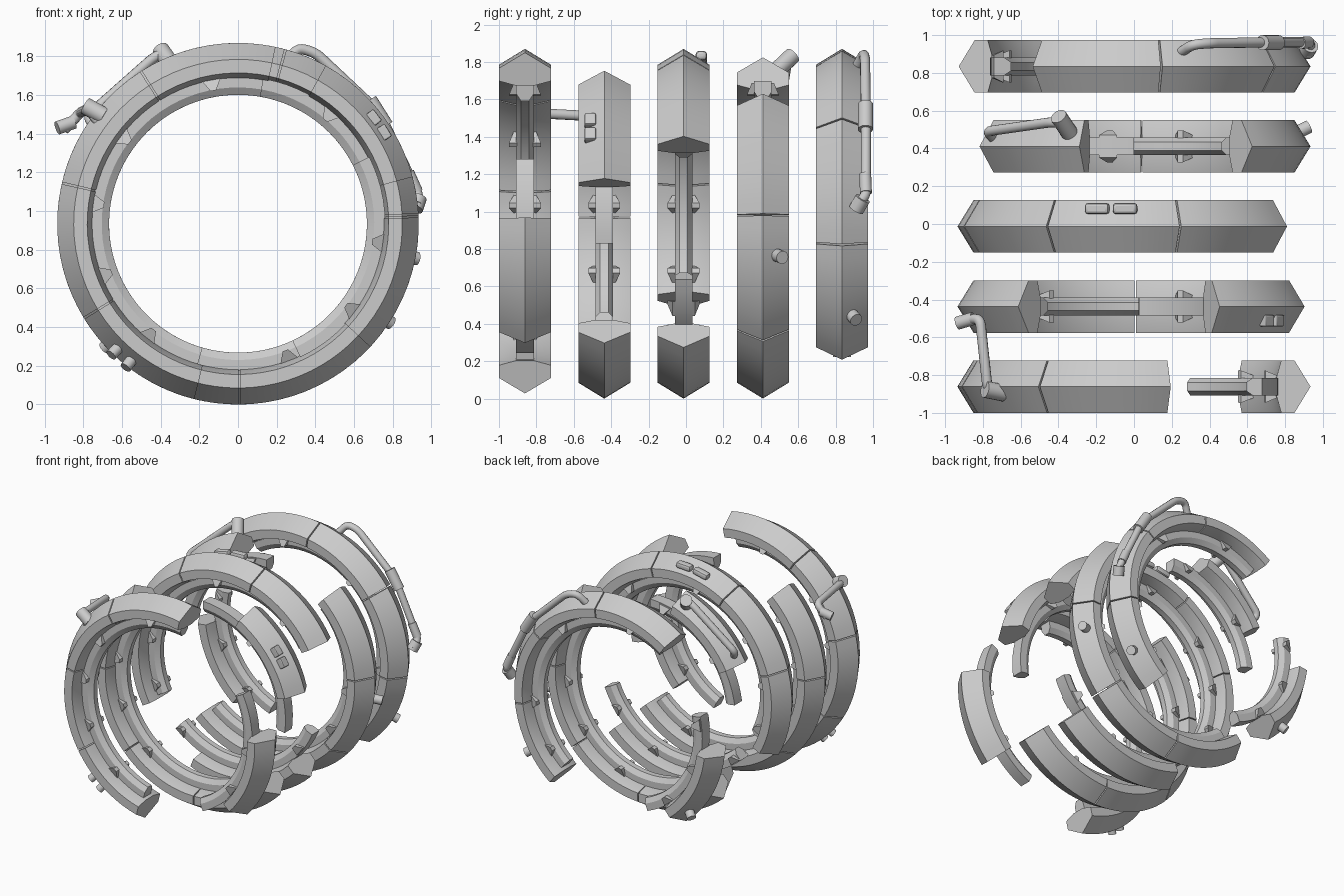
import bpy, bmesh
from math import radians, cos, sin, ceil
from mathutils import Vector

if "Cube" in bpy.data.objects:
    bpy.data.objects.remove(bpy.data.objects["Cube"])

ZC = 0.935  # height of the common ring axis
SHELL = [(0, .935), (.139, .85), (.139, .78), (.05, .755), (-.05, .755), (-.139, .78), (-.139, .85)]
INNER = [(.047, .762), (.047, .705), (.022, .667), (-.022, .667), (-.047, .705), (-.047, .762)]


def polar(a, r, y):
    a = radians(a)
    return Vector((r * cos(a), y, ZC + r * sin(a)))


def finish(name, bm):
    bmesh.ops.recalc_face_normals(bm, faces=bm.faces)
    me = bpy.data.meshes.new(name)
    bm.to_mesh(me)
    bm.free()
    ob = bpy.data.objects.new(name, me)
    bpy.context.collection.objects.link(ob)
    bpy.ops.object.select_all(action='DESELECT')
    ob.select_set(True)
    bpy.context.view_layer.objects.active = ob
    bpy.ops.object.shade_smooth_by_angle(angle=radians(20))
    return ob


def sweep(bm, yc, profile, a0, a1):
    """Sweep a (dy, radius) profile round the axis and cap both ends."""
    n = ceil((a1 - a0) / 4.5)
    rows = [[bm.verts.new(polar(a0 + (a1 - a0) * i / n, r, yc + dy)) for dy, r in profile]
            for i in range(n + 1)]
    k = len(profile)
    for p, q in zip(rows, rows[1:]):
        for j in range(k):
            bm.faces.new((p[j], p[(j + 1) % k], q[(j + 1) % k], q[j]))
    bm.faces.new(rows[0])
    bm.faces.new(rows[-1])


def bracket(bm, yc, a):
    """Wedge on either side of the inner rail, pointed toward the axis."""
    for s in (-1, 1):
        top = [bm.verts.new(polar(a + da, .757, yc + s * dy))
               for da, dy in ((-3.6, .03), (3.6, .03), (3.6, .06), (-3.6, .06))]
        mid = [bm.verts.new(polar(a + da, .70, yc + s * dy))
               for da, dy in ((-1.2, .03), (1.2, .03), (1.2, .085), (-1.2, .085))]
        for j in range(4):
            bm.faces.new((top[j], top[(j + 1) % 4], mid[(j + 1) % 4], mid[j]))
        bm.faces.new(top)
        bm.faces.new(mid)


def pipe(name, pts, r, bend=.04):
    """Round pipe through points, with rounded corners."""
    pts = [Vector(p) for p in pts]
    path = [pts[0]]
    for a, b, c in zip(pts, pts[1:], pts[2:]):
        p = b + (a - b).normalized() * min(bend, (a - b).length * .45)
        q = b + (c - b).normalized() * min(bend, (c - b).length * .45)
        path += [p.lerp(b, t).lerp(b.lerp(q, t), t) for t in (0, .25, .5, .75, 1)]
    path.append(pts[-1])
    cu = bpy.data.curves.new(name, 'CURVE')
    cu.dimensions = '3D'
    cu.bevel_depth = r
    cu.bevel_resolution = 4
    cu.use_fill_caps = True
    sp = cu.splines.new('POLY')
    sp.points.add(len(path) - 1)
    for sp_pt, p in zip(sp.points, path):
        sp_pt.co = (*p, 1)
    ob = bpy.data.objects.new(name, cu)
    bpy.context.collection.objects.link(ob)


def rod(name, a, b, r):
    """Straight cylinder between two points."""
    a, b = Vector(a), Vector(b)
    bm = bmesh.new()
    bmesh.ops.create_cone(bm, cap_ends=True, segments=20, radius1=r, radius2=r, depth=(b - a).length)
    rot = (b - a).to_track_quat('Z', 'Y').to_matrix().to_4x4()
    bm.transform(rot)
    bmesh.ops.translate(bm, verts=bm.verts, vec=(a + b) / 2)
    finish(name, bm)


def box(name, a, r, y, size, bevel):
    """Bevelled box sitting on a ring: size is tangent, y, radial."""
    bm = bmesh.new()
    bmesh.ops.create_cube(bm, size=1)
    bmesh.ops.scale(bm, verts=bm.verts, vec=size)
    bmesh.ops.bevel(bm, geom=bm.edges[:], offset=bevel, segments=2, affect='EDGES', profile=.5)
    ob = finish(name, bm)
    ob.location = polar(a, r, y)
    ob.rotation_euler = (0, radians(90 - a), 0)


# Rings: y, then per piece (shell start, shell end, plates, rail start, rail end)
RINGS = [
    ("ring_1", -.861, [(78, 256, 4, 80, 254), (-43, 2, 1, -65, 27)]),
    ("ring_2", -.437, [(131, 317, 4, 133, 315), (15, 61, 1, -8, 88)]),
    ("ring_3", -.013, [(30, 209, 4, 32, 207), (248, 315, 1, 228, 337)]),
    ("ring_4", .411, [(-132, 48, 4, -130, 46), (108, 151, 1, 90, 172)]),
    ("ring_5", .834, [(-51, 125, 4, -49, 123), (187, 231, 1, 167, 249)]),
]
BRACKETS = [-69.5, -37, -7.6, 50, 100.5, 143, 172, 201, 231.5]

for name, y, pieces in RINGS:
    shell, rail, brackets = bmesh.new(), bmesh.new(), bmesh.new()
    for a0, a1, n, r0, r1 in pieces:
        step = (a1 - a0) / n
        for i in range(n):  # plates with thin seams between
            sweep(shell, y, SHELL, a0 + i * step + (.3 if i else 0),
                  a0 + (i + 1) * step - (.3 if i < n - 1 else 0))
        sweep(rail, y, INNER, r0, r1)
        for a in BRACKETS:
            for t in (a - 360, a, a + 360):
                if r0 + 3 < t < r1 - 3:
                    bracket(brackets, y, t)
    finish(name + "_shell", shell)
    finish(name + "_inner_rail", rail)
    finish(name + "_brackets", brackets)

# Long pipe on the rear ring with a coupling sleeve
pipe("rear_pipe", [(.25, .91, 1.77), (.31, .95, 1.845), (.40, .957, 1.82), (.73, .962, 1.51),
                   (.935, .962, 1.08), (.925, .90, 1.03)], .027)
rod("rear_pipe_coupling", (.68, .96, 1.575), (.765, .96, 1.44), .04)
rod("rear_pipe_elbow", (.935, .945, 1.07), (.915, .91, 1.01), .042)
rod("rear_pipe_top_clamp", (.88, .958, 1.20), (.925, .962, 1.10), .032)

# Pipe bridging the first two rings at upper left
pipe("bridge_pipe", [(-.72, -.89, 1.46), (-.775, -.875, 1.53), (-.815, -.50, 1.51), (-.90, -.51, 1.42)], .027)
rod("bridge_pipe_socket", (-.69, -.895, 1.49), (-.79, -.875, 1.545), .045)
rod("bridge_pipe_foot", (-.85, -.50, 1.46), (-.935, -.525, 1.43), .035)

# Pipe on the short upper plate of the fourth ring
pipe("side_pipe", [(-.73, .44, 1.42), (-.78, .49, 1.49), (-.43, .54, 1.80), (-.37, .53, 1.82)], .027)
rod("side_pipe_socket", (-.34, .48, 1.75), (-.40, .57, 1.835), .045)

# Small blocks on the plates
for i, a in enumerate((102.5, 93)):
    box(f"top_capsule_{i + 1}", a, .898, .082, (.13, .06, .05), .018)
for i, a in enumerate((32, 38)):
    box(f"side_block_{i + 1}", a, .892, -.512, (.075, .06, .05), .008)

# Short studs standing out from the sloped faces
STUDS = [(-11, .505, .411, .035), (-33, .90, .834, .035), (223, .905, .834, .035),
         (226, -.93, -.861, .03), (232, -.93, -.861, .03)]
for i, (a, y, yc, r) in enumerate(STUDS):
    d = .035 if y > yc else -.035
    rod(f"stud_{i + 1}", polar(a, .85, y - d), polar(a, .945, y + d * .3), r)
